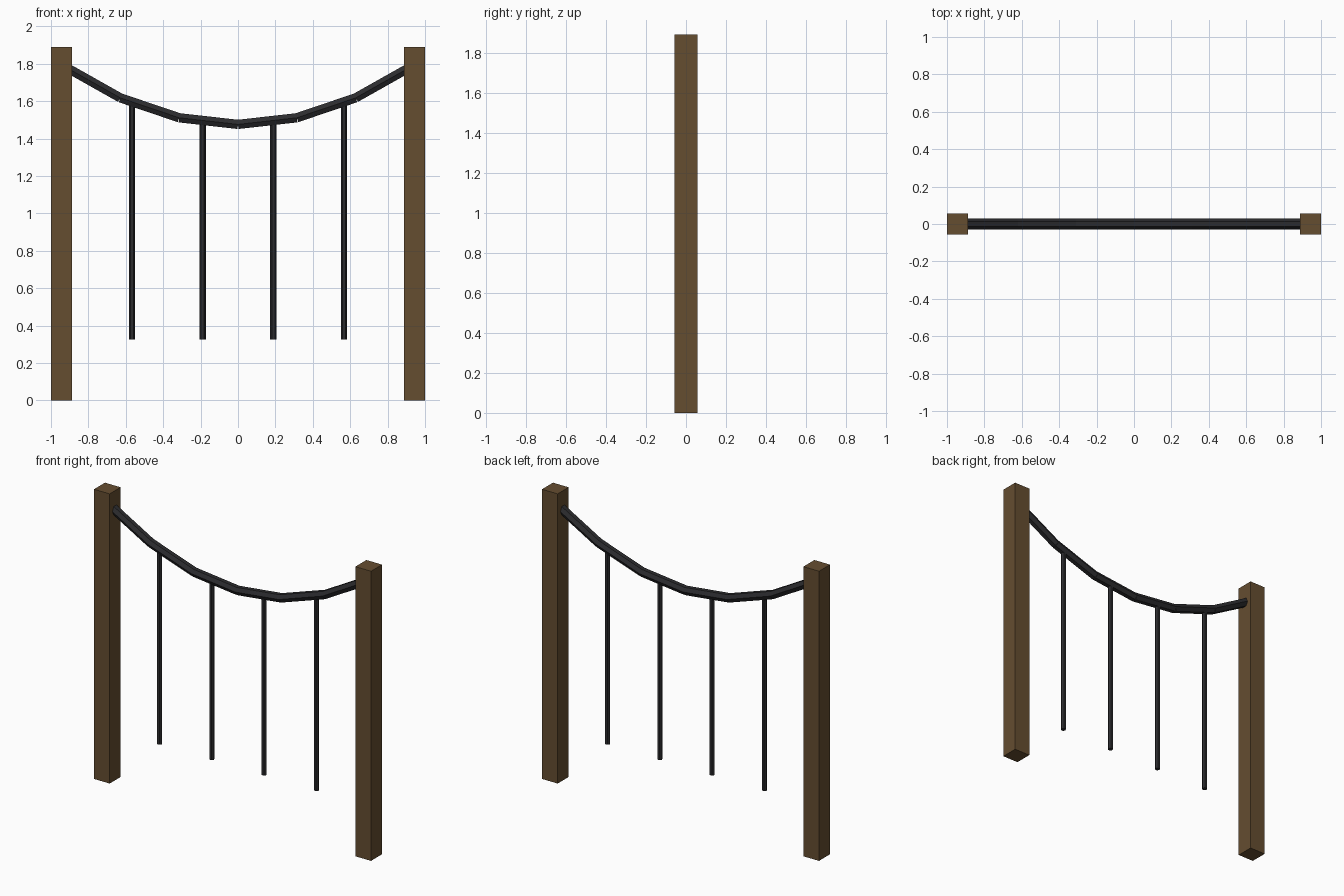
import bpy
from math import atan2, pi
from mathutils import Vector

if "Cube" in bpy.data.objects:
    bpy.data.objects.remove(bpy.data.objects["Cube"])

POST_W, POST_H = 0.113, 1.89
POST_X = 1 - POST_W / 2
LOW, SAG = 1.476, 0.319


def material(name, color):
    m = bpy.data.materials.new(name)
    m.diffuse_color = (*color, 1)
    m.use_nodes = True
    m.node_tree.nodes["Principled BSDF"].inputs["Base Color"].default_value = m.diffuse_color
    return m


wood = material("wood", (0.13, 0.075, 0.03))
iron = material("dark_iron", (0.025, 0.025, 0.028))


def finish(name, mat):
    ob = bpy.context.object
    ob.name = name
    ob.data.materials.append(mat)


def rod(name, a, b, r, spin):
    # six-sided rod between two points in the xz plane
    a, b = Vector(a), Vector(b)
    d = b - a
    bpy.ops.mesh.primitive_cylinder_add(vertices=6, radius=r, depth=d.length,
                                        location=(a + b) / 2)
    ob = bpy.context.object
    for v in ob.data.vertices:
        if spin:
            v.co.x, v.co.y = -v.co.y, v.co.x
    ob.rotation_euler = (0, atan2(d.x, d.z), 0)
    finish(name, iron)


def sag_z(x):
    return LOW + SAG * (x / POST_X) ** 2


# square wooden posts
for side, s in (("left", -1), ("right", 1)):
    bpy.ops.mesh.primitive_cube_add(size=1, location=(s * POST_X, 0, POST_H / 2))
    bpy.context.object.scale = (POST_W, POST_W, POST_H)
    finish(f"{side}_post", wood)

# sagging top rail in six straight pieces
pts = [(x, 0, sag_z(x)) for x in (POST_X * i / 3 for i in range(-3, 4))]
for i in range(6):
    rod(f"rail_segment_{i + 1}", pts[i], pts[i + 1], 0.0285, False)

# hanging bars, ending inside the rail
for i in range(1, 5):
    x = -POST_X + 2 * POST_X * i / 5
    rod(f"bar_{i}", (x, 0, 0.325), (x, 0, sag_z(x)), 0.0165, True)
